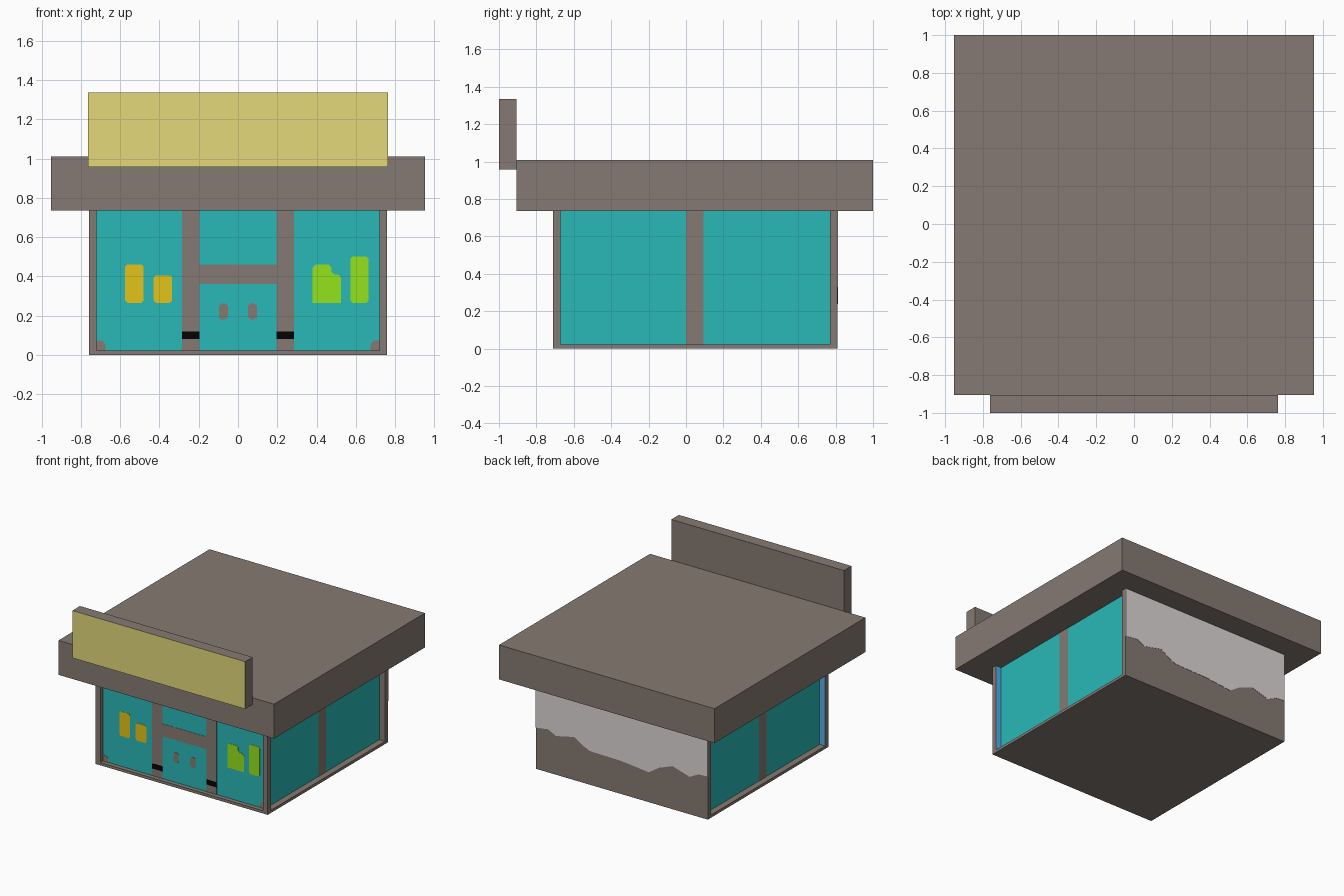
import bpy, bmesh

if "Cube" in bpy.data.objects:
    bpy.data.objects.remove(bpy.data.objects["Cube"])


def colour(name, r, g, b):
    lin = [((c / 255 + 0.055) / 1.055) ** 2.4 for c in (r, g, b)]
    m = bpy.data.materials.new(name)
    m.diffuse_color = (*lin, 1)
    m.use_nodes = True
    m.node_tree.nodes["Principled BSDF"].inputs["Base Color"].default_value = m.diffuse_color
    return m


BROWN = colour("brown", 134, 122, 115)
TEAL = colour("teal_glass", 40, 185, 183)
YELLOW = colour("sign_yellow", 227, 217, 122)
BLACK = colour("black", 2, 2, 2)
ORANGE = colour("orange", 227, 196, 24)
GREEN = colour("green", 148, 228, 28)
GREY = colour("pale_grey", 220, 216, 214)
BLUE = colour("blue", 92, 186, 245)


def prism(name, points, direction, mats, rule=None):
    """Extrude a flat outline; rule(centre, normal) picks the material index."""
    bm = bmesh.new()
    face = bm.faces.new([bm.verts.new(p) for p in points])
    new = bmesh.ops.extrude_face_region(bm, geom=[face], use_keep_orig=True)["geom"]
    bmesh.ops.translate(bm, vec=direction,
                        verts=[v for v in new if isinstance(v, bmesh.types.BMVert)])
    bmesh.ops.recalc_face_normals(bm, faces=bm.faces)
    if rule:
        for f in bm.faces:
            f.material_index = rule(f.calc_center_median(), f.normal)
    me = bpy.data.meshes.new(name)
    bm.to_mesh(me)
    bm.free()
    for m in mats:
        me.materials.append(m)
    ob = bpy.data.objects.new(name, me)
    bpy.context.collection.objects.link(ob)
    return ob


def box(name, x, y, z, mats, rule=None):
    pts = [(x[0], y[0], z[0]), (x[1], y[0], z[0]), (x[1], y[1], z[0]), (x[0], y[1], z[0])]
    return prism(name, pts, (0, 0, z[1] - z[0]), mats, rule)


FRONT, SIDE = -0.675, 0.71      # glass planes
SILL, TOP = 0.022, 0.735


def front_plate(name, outline, mat, thick=0.002):
    return prism(name, [(x, FRONT, z) for x, z in outline], (0, -thick, 0), [mat])


def rect(x0, x1, z0, z1, c=0.0):
    """Rectangle outline, with cut corners when c > 0."""
    if not c:
        return [(x0, z0), (x1, z0), (x1, z1), (x0, z1)]
    return [(x0 + c, z0), (x1 - c, z0), (x1, z0 + c), (x1, z1 - c),
            (x1 - c, z1), (x0 + c, z1), (x0, z1 - c), (x0, z0 + c)]


# Floor slab, roof and sign board
box("floor_slab", (-0.76, 0.76), (-0.71, 0.81), (0, SILL), [BROWN])
box("roof", (-0.952, 0.952), (-0.905, 1.0), (TOP, 1.01), [BROWN])
box("sign_board", (-0.763, 0.763), (-1.0, -0.905), (0.957, 1.335), [BROWN, YELLOW],
    lambda c, n: int(n.y < -0.5))

# Walls: plan outline with recessed glass on the front and both sides
half = [(0.72, FRONT), (0.72, -0.71), (0.76, -0.71), (0.76, -0.67),
        (SIDE, -0.67), (SIDE, 0.77), (0.76, 0.77), (0.76, 0.81)]
plan = half + [(-x, y) for x, y in reversed(half)]


def wall_colour(c, n):
    if abs(c.y - FRONT) < 0.002 and n.y < -0.5 and abs(c.x) < 0.1:
        return 1
    if abs(abs(c.x) - SIDE) < 0.002 and abs(n.x) > 0.5:
        return 1
    if abs(c.y + 0.67) < 0.002 and n.y > 0.5:
        return 2
    return 0


prism("walls", [(x, y, SILL) for x, y in plan], (0, 0, TOP - SILL),
      [BROWN, TEAL, BLUE], wall_colour)

# Mirrored parts: door posts, post bases, handles, corner chips, side mullions
for s, tag in ((-1, "left"), (1, "right")):
    def mirror(outline):
        return [(s * x, z) for x, z in outline]
    front_plate("door_post_" + tag, mirror(rect(0.195, 0.285, SILL, TOP)), BROWN)
    front_plate("post_base_" + tag, mirror(rect(0.195, 0.285, 0.08, 0.12)), BLACK, 0.004)
    front_plate("door_handle_" + tag, mirror(rect(0.052, 0.097, 0.18, 0.262, 0.012)), BROWN)
    front_plate("corner_chip_" + tag,
                mirror([(0.72, SILL), (0.72, 0.072), (0.69, 0.072), (0.675, 0.055), (0.675, SILL)]),
                BROWN)
    prism("side_mullion_" + tag,
          [(s * SIDE, y, z) for y, z in rect(0.0, 0.093, SILL, TOP)], (s * 0.002, 0, 0), [BROWN])

# Door crossbar and goods in the windows
front_plate("door_crossbar", rect(-0.195, 0.195, 0.36, 0.46), BROWN)
front_plate("orange_goods_tall", rect(-0.575, -0.48, 0.265, 0.46, 0.012), ORANGE)
front_plate("orange_goods_short", rect(-0.43, -0.335, 0.265, 0.405, 0.012), ORANGE)
front_plate("green_goods_stepped",
            [(0.38, 0.265), (0.525, 0.265), (0.525, 0.395), (0.51, 0.41), (0.49, 0.41),
             (0.475, 0.425), (0.475, 0.445), (0.462, 0.46), (0.395, 0.46), (0.38, 0.445)], GREEN)
front_plate("green_goods_tall", rect(0.572, 0.665, 0.265, 0.502, 0.012), GREEN)

# Pale upper part of the back wall with a ragged lower edge
edge = [(0.76, 0.33), (0.65, 0.345), (0.58, 0.31), (0.42, 0.345), (0.35, 0.30), (0.28, 0.27),
        (0.0, 0.265), (-0.24, 0.24), (-0.33, 0.30), (-0.45, 0.345), (-0.55, 0.315),
        (-0.60, 0.30), (-0.68, 0.34), (-0.76, 0.345)]
prism("back_wall_paint", [(x, 0.81, z) for x, z in edge + [(-0.76, TOP), (0.76, TOP)]],
      (0, 0.002, 0), [GREY])
